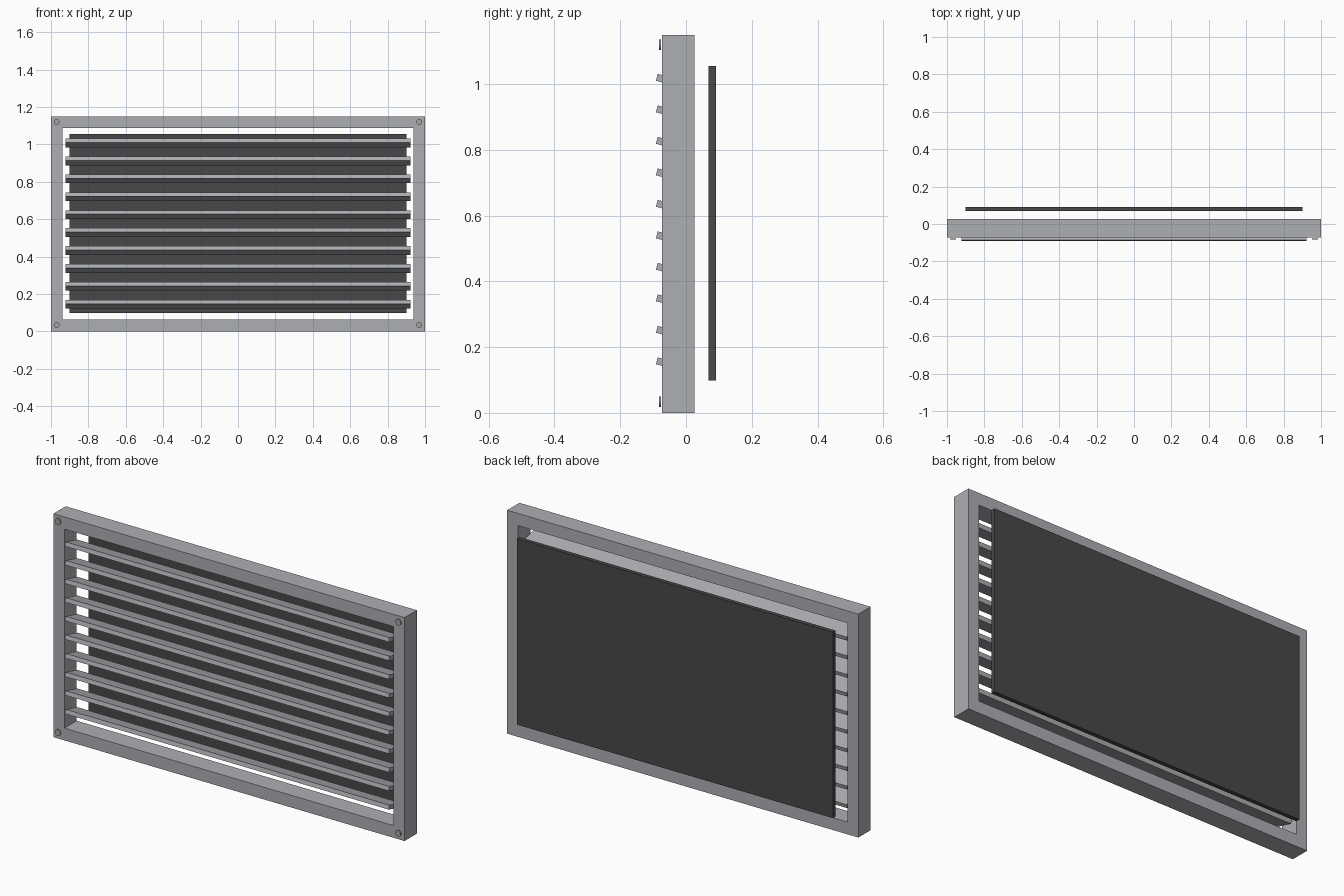
import bpy, bmesh, math
from mathutils import Matrix, Vector

if "Cube" in bpy.data.objects:
    bpy.data.objects.remove(bpy.data.objects["Cube"])


def material(name, rgb):
    m = bpy.data.materials.new(name)
    m.diffuse_color = (*rgb, 1)
    m.use_nodes = True
    m.node_tree.nodes["Principled BSDF"].inputs["Base Color"].default_value = m.diffuse_color
    return m


metal = material("grey metal", (0.42, 0.43, 0.45))
dark = material("dark backing", (0.065, 0.065, 0.065))
bolt = material("bolt grey", (0.36, 0.37, 0.38))


def finish(name, bm, mat):
    bmesh.ops.recalc_face_normals(bm, faces=bm.faces)
    me = bpy.data.meshes.new(name)
    bm.to_mesh(me)
    bm.free()
    me.materials.append(mat)
    ob = bpy.data.objects.new(name, me)
    bpy.context.collection.objects.link(ob)
    return ob


def box(name, centre, size, mat, tilt=0.0):
    bm = bmesh.new()
    bmesh.ops.create_cube(bm, size=1)
    bm.transform(Matrix.Translation(centre) @ Matrix.Rotation(tilt, 4, 'X')
                 @ Matrix.Diagonal((*size, 1)))
    return finish(name, bm, mat)


# Rectangular frame: open ring extruded backwards
HEIGHT, BORDER, FRONT, DEPTH = 1.15, 0.063, -0.0735, 0.1
bm = bmesh.new()
corners = [(-1, 0), (1, 0), (1, 1), (-1, 1)]
outer = [bm.verts.new((sx, FRONT, sz * HEIGHT)) for sx, sz in corners]
inner = [bm.verts.new((sx * (1 - BORDER), FRONT,
                       BORDER + sz * (HEIGHT - 2 * BORDER))) for sx, sz in corners]
for i in range(4):
    j = (i + 1) % 4
    bm.faces.new((outer[i], outer[j], inner[j], inner[i]))
ext = bmesh.ops.extrude_face_region(bm, geom=bm.faces[:], use_keep_orig=True)
bmesh.ops.translate(bm, vec=Vector((0, DEPTH, 0)),
                    verts=[g for g in ext["geom"] if isinstance(g, bmesh.types.BMVert)])
finish("frame", bm, metal)

# Ten slats, sloping down toward the back
for i in range(10):
    box(f"slat_{i + 1}", (0, -0.0405, 0.1455 + i * 0.0958),
        (1.844, 0.1, 0.0215), metal, -math.radians(15))

# Backing panel standing clear of the frame
box("backing_panel", (0, 0.08, 0.5765), (1.8, 0.022, 0.957), dark)

# Corner bolts
for sx in (-1, 1):
    for z in (0.034, 1.12):
        bm = bmesh.new()
        bmesh.ops.create_cone(bm, cap_ends=True, segments=12,
                              radius1=0.016, radius2=0.016, depth=0.006)
        bm.transform(Matrix.Translation((sx * 0.969, -0.0795, z))
                     @ Matrix.Rotation(math.pi / 2, 4, 'X'))
        side = "left" if sx < 0 else "right"
        finish(f"bolt_{side}_{'top' if z > 0.5 else 'bottom'}", bm, bolt)
